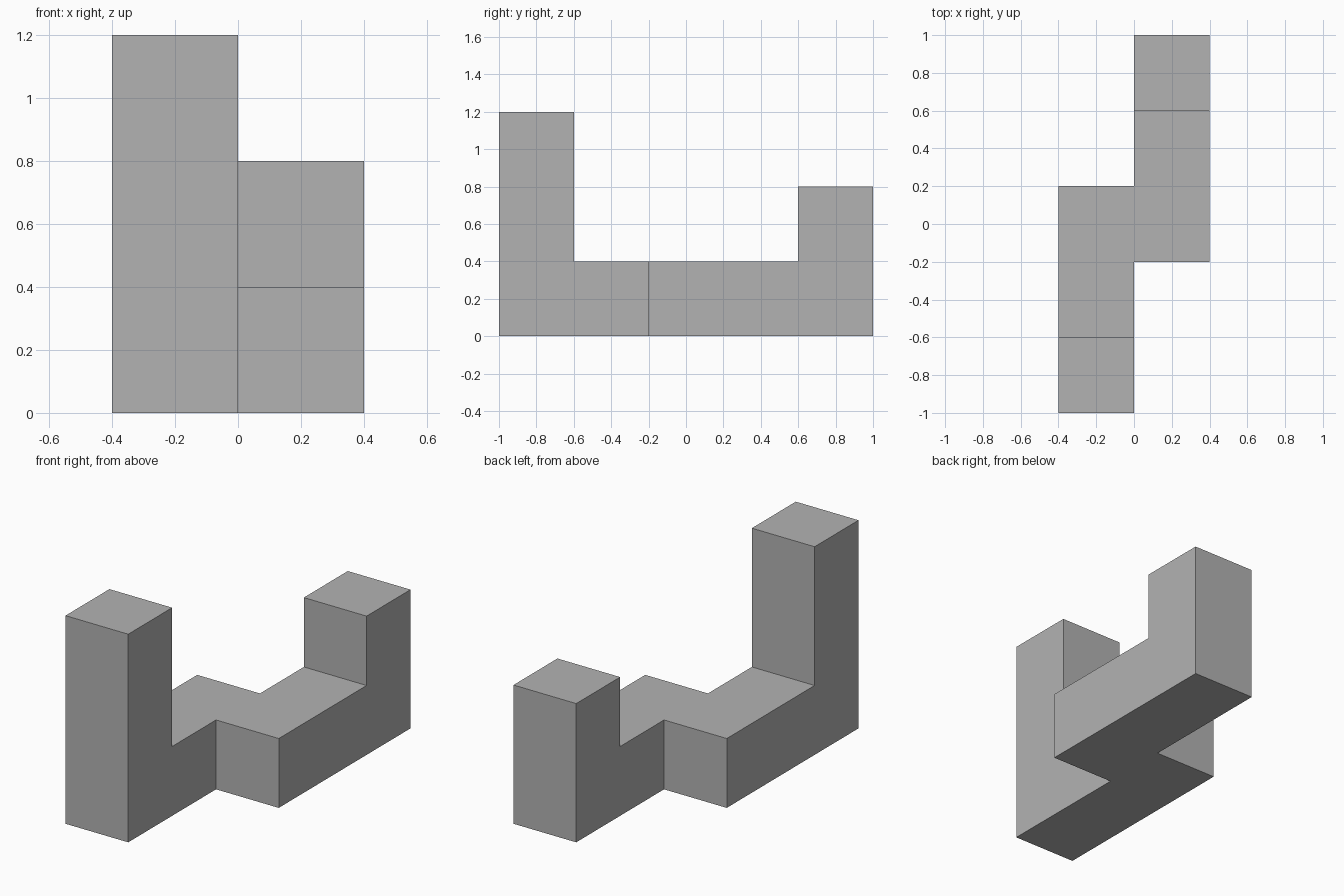
import bpy
import bmesh
from mathutils import Vector

cube = bpy.data.objects.get("Cube")
if cube:
    bpy.data.objects.remove(cube, do_unlink=True)

SIZE = 0.4
ORIGIN = Vector((-0.4, -1.0, 0.0))

# One flat colour
grey = bpy.data.materials.new("mid_grey")
grey.use_nodes = True
colour = (0.45, 0.45, 0.45, 1.0)
grey.diffuse_color = colour
grey.node_tree.nodes["Principled BSDF"].inputs["Base Color"].default_value = colour

# Stepped base of two offset bars, with a tall front post and a short back post
cells = {(0, y, 0) for y in range(3)} | {(1, y, 0) for y in range(2, 5)}
cells |= {(0, 0, z) for z in range(3)} | {(1, 4, z) for z in range(2)}


def add_face(bm, cell, axis, side):
    """Add the outer face of a cell that points along one axis."""
    u, v = (axis + 1) % 3, (axis + 2) % 3
    corners = []
    for du, dv in ((0, 0), (1, 0), (1, 1), (0, 1)):
        p = Vector(cell)
        p[axis] += side
        p[u] += du
        p[v] += dv
        corners.append(bm.verts.new(ORIGIN + p * SIZE))
    bm.faces.new(corners if side else corners[::-1])


# Skin only the exposed sides, then merge them into large flat faces
bm = bmesh.new()
for cell in sorted(cells):
    for axis in range(3):
        for side in (0, 1):
            neighbour = list(cell)
            neighbour[axis] += 1 if side else -1
            if tuple(neighbour) not in cells:
                add_face(bm, cell, axis, side)
bmesh.ops.remove_doubles(bm, verts=bm.verts, dist=0.001)
bmesh.ops.dissolve_limit(bm, angle_limit=0.01, verts=bm.verts, edges=bm.edges)
bmesh.ops.recalc_face_normals(bm, faces=bm.faces)

mesh = bpy.data.meshes.new("stepped_block")
bm.to_mesh(mesh)
bm.free()
mesh.materials.append(grey)
block = bpy.data.objects.new("stepped_block", mesh)
bpy.context.collection.objects.link(block)
